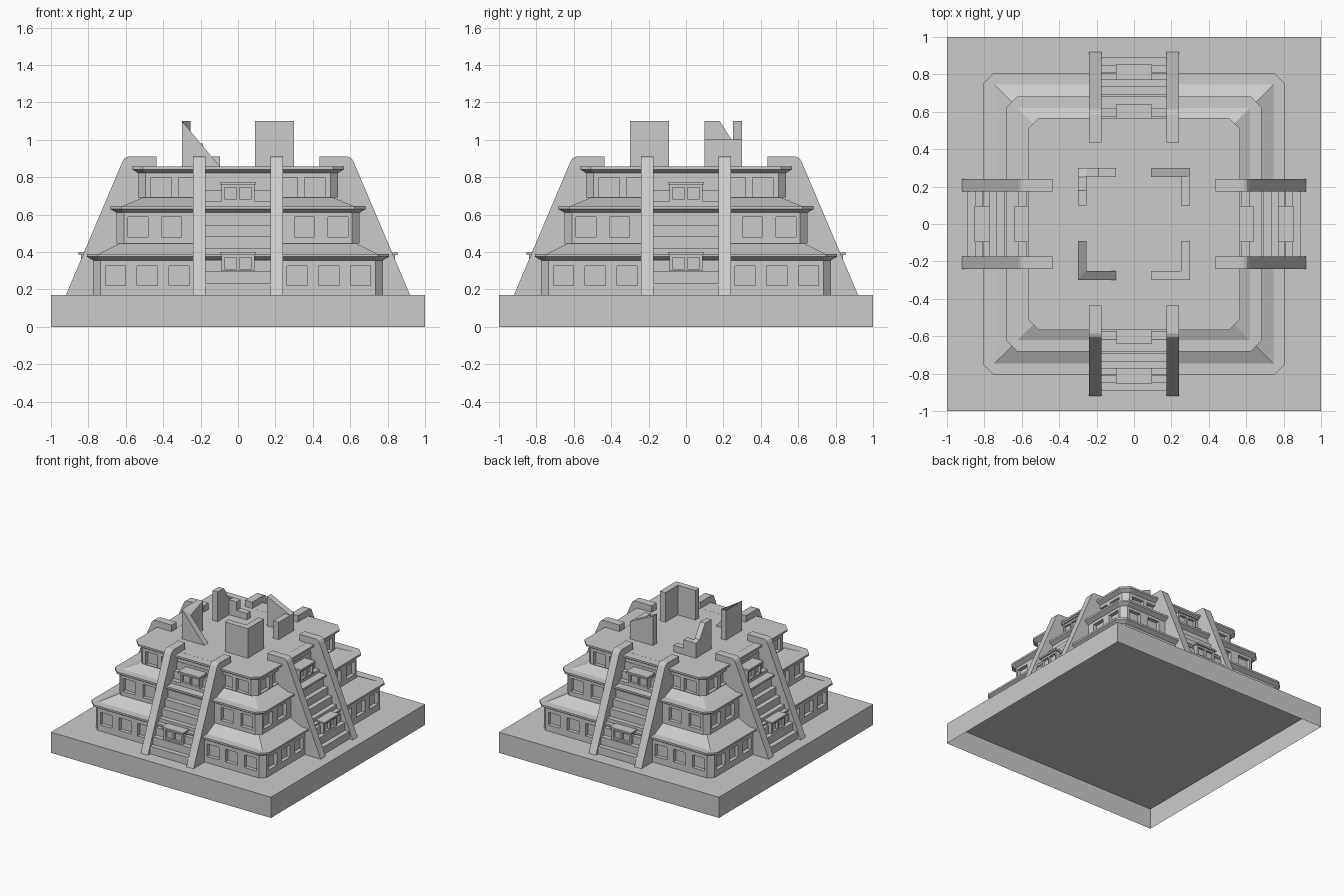
import bpy, bmesh
from math import pi
from mathutils import Matrix

if "Cube" in bpy.data.objects:
    bpy.data.objects.remove(bpy.data.objects["Cube"])


def finish(name, bm):
    bmesh.ops.recalc_face_normals(bm, faces=bm.faces)
    me = bpy.data.meshes.new(name)
    bm.to_mesh(me)
    bm.free()
    ob = bpy.data.objects.new(name, me)
    bpy.context.collection.objects.link(ob)
    return ob


def add_box(bm, x0, x1, y0, y1, z0, z1):
    m = Matrix.Translation(((x0 + x1) / 2, (y0 + y1) / 2, (z0 + z1) / 2))
    m = m @ Matrix.Diagonal((x1 - x0, y1 - y0, z1 - z0, 1))
    return bmesh.ops.create_cube(bm, size=1, matrix=m)


def add_slab(bm, profile, v0, v1, axis):
    """Extrude a (u, z) profile; u runs along the given axis."""
    def ring(v):
        return [bm.verts.new((u, v, z) if axis == 'x' else (v, u, z)) for u, z in profile]
    a, b = ring(v0), ring(v1)
    bm.faces.new(a)
    bm.faces.new(b)
    for i in range(len(a)):
        j = (i + 1) % len(a)
        bm.faces.new((a[i], a[j], b[j], b[i]))


def add_loft(bm, rings):
    """Stack square rings (half width, z, corner chamfer) into a closed solid."""
    loops = []
    for h, z, c in rings:
        k = h - c
        pts = [(k, -h), (h, -k), (h, k), (k, h), (-k, h), (-h, k), (-h, -k), (-k, -h)]
        if c == 0:
            pts = [(h, -h), (h, h), (-h, h), (-h, -h)]
        loops.append([bm.verts.new((x, y, z)) for x, y in pts])
    for a, b in zip(loops, loops[1:]):
        for i in range(len(a)):
            j = (i + 1) % len(a)
            bm.faces.new((a[i], a[j], b[j], b[i]))
    bm.faces.new(loops[0])
    bm.faces.new(loops[-1])


def four_sides(bm):
    """Repeat the front side's geometry on the other three sides."""
    geom = bm.verts[:] + bm.edges[:] + bm.faces[:]
    for i in (1, 2, 3):
        d = bmesh.ops.duplicate(bm, geom=geom)
        vs = [e for e in d['geom'] if isinstance(e, bmesh.types.BMVert)]
        bmesh.ops.rotate(bm, verts=vs, cent=(0, 0, 0), matrix=Matrix.Rotation(i * pi / 2, 3, 'Z'))


def carve(ob, cutter):
    mod = ob.modifiers.new("recesses", 'BOOLEAN')
    mod.operation = 'DIFFERENCE'
    mod.solver = 'EXACT'
    mod.object = cutter
    cutter.hide_render = True
    bpy.context.view_layer.update()
    dg = bpy.context.evaluated_depsgraph_get()
    me = bpy.data.meshes.new_from_object(ob.evaluated_get(dg))
    ob.modifiers.clear()
    ob.data = me
    bpy.data.objects.remove(cutter)


# Base: open underneath
bm = bmesh.new()
add_box(bm, -1, 1, -1, 1, 0, 0.17)
bm.faces.ensure_lookup_table()
bottom = [f for f in bm.faces if f.calc_center_median().z < 0.01]
bmesh.ops.delete(bm, geom=bottom, context='FACES_ONLY')
base = finish("base", bm)

# Tiers: wall half width, wall bottom, cornice top, window centres, window z range
tiers = [
    ("lower_tier", 0.775, 0.17, 0.39, (0.655, 0.485, 0.315), 0.222, 0.325),
    ("middle_tier", 0.65, 0.445, 0.645, (0.535, 0.355), 0.48, 0.588),
    ("upper_tier", 0.535, 0.69, 0.857, (0.41, 0.265), 0.693, 0.797),
]
for name, h, z0, z1, centres, w0, w1 in tiers:
    bm = bmesh.new()
    add_loft(bm, [(h, z0, 0.04), (h, z1 - 0.035, 0.04), (h + 0.025, z1 - 0.02, 0.055),
                  (h + 0.033, z1 - 0.015, 0.06), (h + 0.033, z1, 0.06)])
    tier = finish(name, bm)
    bm = bmesh.new()
    for c in centres:
        for s in (-1, 1):
            add_box(bm, s * c - 0.054, s * c + 0.054, -h - 0.02, -h + 0.03, w0, w1)
    four_sides(bm)
    carve(tier, finish("window_cutter", bm))

# Sloped roofs between the tiers
for name, a, z0, b, z1 in (("lower_roof", 0.745, 0.39, 0.635, 0.445),
                           ("middle_roof", 0.62, 0.645, 0.51, 0.69)):
    bm = bmesh.new()
    add_loft(bm, [(a, z0, 0), (b, z1, 0)])
    finish(name, bm)

# Stairs: one stepped profile on each side
profile = [(-0.44, 0.17)]
for i in range(11):
    y = -0.89 + 0.039 * i
    profile += [(y, 0.17 + 0.0625 * i), (y, 0.17 + 0.0625 * (i + 1))]
profile.append((-0.44, 0.8575))
bm = bmesh.new()
add_slab(bm, profile, -0.175, 0.175, 'y')
four_sides(bm)
finish("stairs", bm)

# Sloping side walls of the stairs
bm = bmesh.new()
for x0, x1 in ((-0.24, -0.175), (0.175, 0.24)):
    add_slab(bm, [(-0.92, 0.17), (-0.617, 0.885), (-0.605, 0.902), (-0.585, 0.91),
                  (-0.435, 0.91), (-0.435, 0.17)], x0, x1, 'y')
four_sides(bm)
finish("stair_walls", bm)

# Small shrines on the stairs, with two openings and a flat cap
for name, y0, y1, z0, z1 in (("lower_shrine", -0.84, -0.74, 0.297, 0.385),
                             ("upper_shrine", -0.625, -0.52, 0.67, 0.76)):
    bm = bmesh.new()
    add_box(bm, -0.087, 0.087, y0, y1, z0, z1)
    four_sides(bm)
    shrine = finish(name, bm)
    bm = bmesh.new()
    for s in (-1, 1):
        add_box(bm, s * 0.04 - 0.033, s * 0.04 + 0.033, y0 - 0.02, y0 + 0.02, z0 + 0.013, z1 - 0.015)
    four_sides(bm)
    carve(shrine, finish("opening_cutter", bm))
    bm = bmesh.new()
    add_box(bm, -0.097, 0.097, y0 - 0.013, y1, z1, z1 + 0.014)
    four_sides(bm)
    finish(name + "_cap", bm)

# Ruined temple corners: each arm is a profile along x or y
T, G = 1.1, 0.855
arms = [
    ("front_right_ruin", 'x', [(0.09, G), (0.3, G), (0.3, T), (0.09, T)], -0.3, -0.25),
    ("front_right_ruin", 'y', [(-0.25, G), (-0.09, G), (-0.09, T), (-0.25, T)], 0.25, 0.3),
    ("front_left_ruin", 'x', [(-0.3, G), (-0.095, G), (-0.3, T)], -0.3, -0.25),
    ("back_left_ruin", 'y', [(0.1, G), (0.3, G), (0.3, 0.98), (0.25, 0.99), (0.18, T), (0.1, T)], -0.3, -0.255),
    ("back_left_ruin", 'x', [(-0.255, G), (-0.095, G), (-0.095, 0.91), (-0.187, 0.91),
                             (-0.187, 0.98), (-0.255, 0.98)], 0.25, 0.3),
    ("back_right_ruin", 'x', [(0.09, G), (0.3, G), (0.3, 1.0), (0.09, T)], 0.25, 0.3),
    ("back_right_ruin", 'y', [(0.1, G), (0.25, G), (0.25, 1.0), (0.1, 1.0)], 0.25, 0.3),
]
ruins = {}
for name, axis, prof, v0, v1 in arms:
    add_slab(ruins.setdefault(name, bmesh.new()), prof, v0, v1, axis)
# Front left arm along y: its inner corner is broken down to the slope
bm = ruins["front_left_ruin"]
r = add_box(bm, -0.3, -0.255, -0.3, -0.09, G, T)
for v in r['verts']:
    if v.co.z > 1 and v.co.x > -0.28 and v.co.y < -0.2:
        v.co.y, v.co.z = -0.25, 1.045
for name, bm in ruins.items():
    finish(name, bm)
